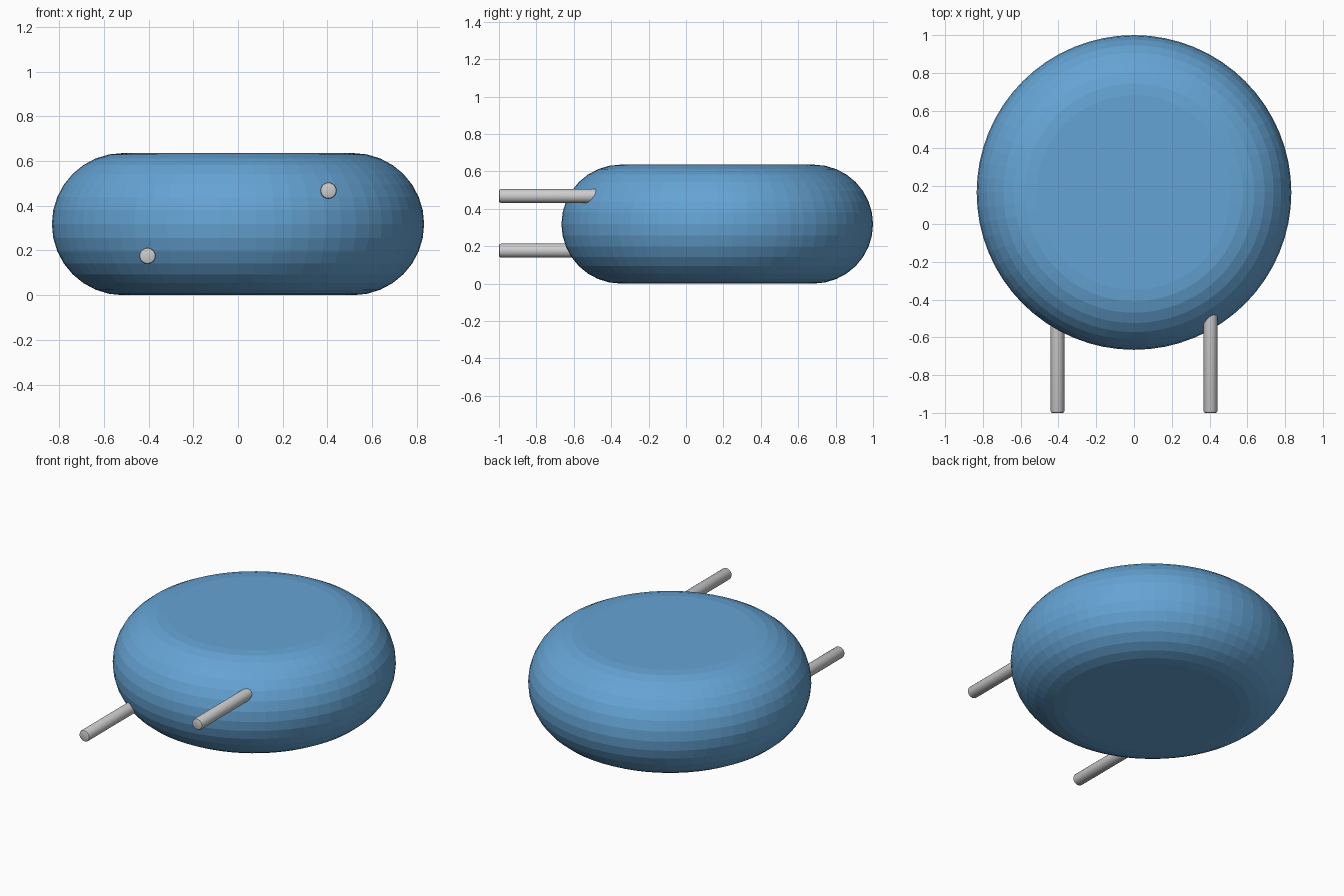
import bpy, bmesh, math
from mathutils import Matrix

if "Cube" in bpy.data.objects:
    bpy.data.objects.remove(bpy.data.objects["Cube"])

def lathe(name, profile, sides, matrix, smooth):
    """Revolve (radius, height) points round the local z axis and cap both ends."""
    bm = bmesh.new()
    rings = []
    for r, h in profile:
        rings.append([bm.verts.new((r * math.cos(2 * math.pi * i / sides),
                                    r * math.sin(2 * math.pi * i / sides), h))
                      for i in range(sides)])
    for a, b in zip(rings, rings[1:]):
        for i in range(sides):
            j = (i + 1) % sides
            bm.faces.new((a[i], a[j], b[j], b[i]))
    bm.faces.new(rings[0][::-1])
    bm.faces.new(rings[-1])
    bm.transform(matrix)
    bmesh.ops.recalc_face_normals(bm, faces=bm.faces)
    mesh = bpy.data.meshes.new(name)
    bm.to_mesh(mesh)
    bm.free()
    ob = bpy.data.objects.new(name, mesh)
    bpy.context.collection.objects.link(ob)
    if smooth:
        bpy.ops.object.select_all(action='DESELECT')
        ob.select_set(True)
        bpy.context.view_layer.objects.active = ob
        bpy.ops.object.shade_smooth_by_angle(angle=math.radians(30))
    return ob

# Disc body with a fully rounded rim
R, H, STEPS = 0.833, 0.636, 16
rim = H / 2
angles = [-math.pi / 2 + math.pi * k / STEPS for k in range(STEPS + 1)]
profile = [(R - rim + rim * math.cos(a), rim + rim * math.sin(a)) for a in angles]
body = lathe("disc_body", profile, 64, Matrix.Translation((0, 0.167, 0)), False)
blue = bpy.data.materials.new("body_blue")
blue.diffuse_color = (0.13, 0.37, 0.66, 1)
blue.use_nodes = True
blue.node_tree.nodes["Principled BSDF"].inputs["Base Color"].default_value = blue.diffuse_color
body.data.materials.append(blue)

# Wire leads with softened outer ends, one low and one high
r, e, length = 0.037, 0.01, 0.62
lead_profile = [(r - e, 0), (r - e * 0.3, e * 0.3), (r, e), (r, length)]
for name, x, z in (("left_lead", -0.405, 0.176), ("right_lead", 0.405, 0.468)):
    place = Matrix.Translation((x, -1, z)) @ Matrix.Rotation(-math.pi / 2, 4, 'X')
    lathe(name, lead_profile, 32, place, True)
